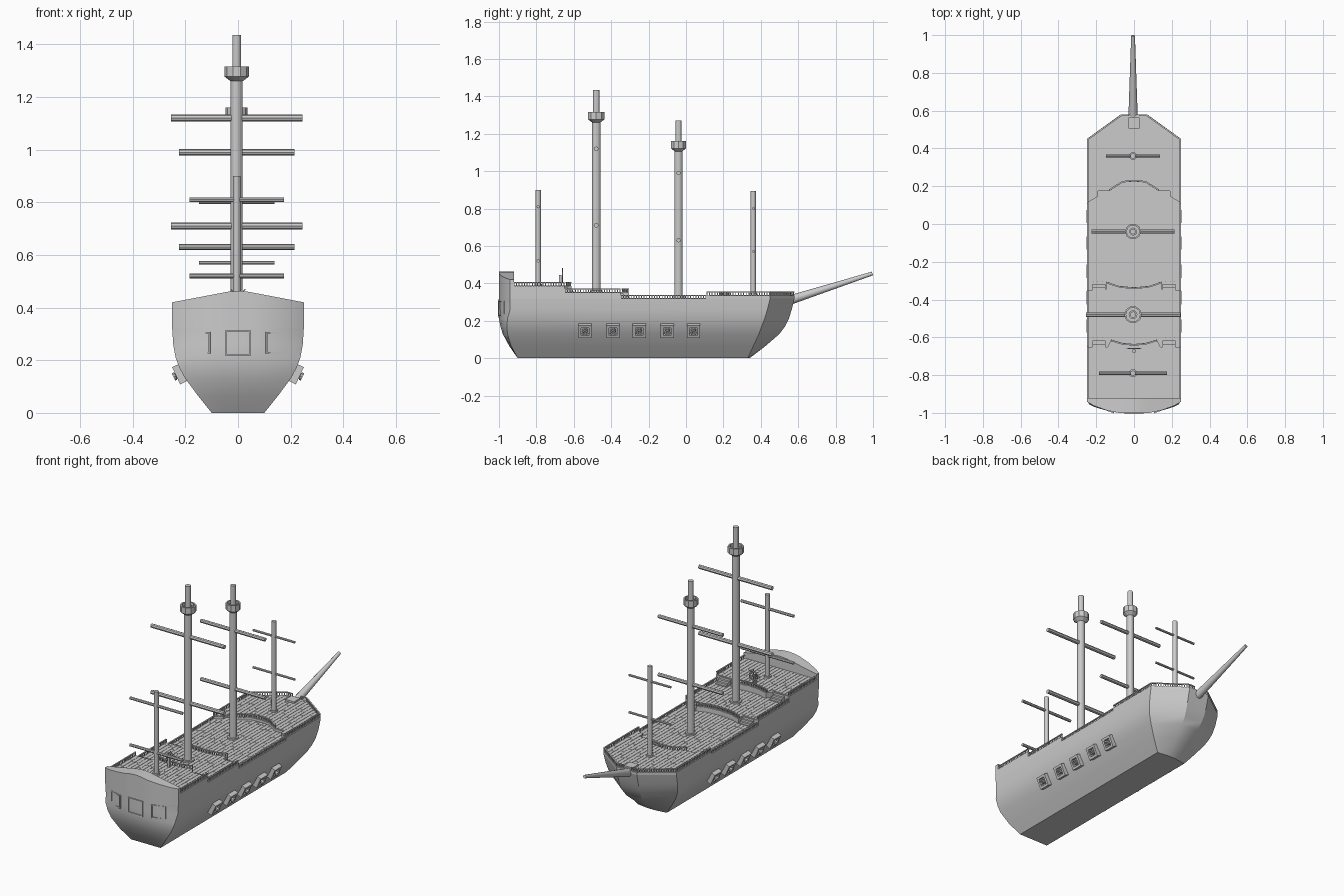
import bpy, bmesh, math, random
from mathutils import Vector, Matrix

if "Cube" in bpy.data.objects:
    bpy.data.objects.remove(bpy.data.objects["Cube"])

random.seed(4)


def finish(name, bm, smooth=None):
    bmesh.ops.recalc_face_normals(bm, faces=bm.faces[:])
    me = bpy.data.meshes.new(name)
    bm.to_mesh(me)
    bm.free()
    ob = bpy.data.objects.new(name, me)
    bpy.context.collection.objects.link(ob)
    if smooth:
        bpy.ops.object.select_all(action='DESELECT')
        ob.select_set(True)
        bpy.context.view_layer.objects.active = ob
        bpy.ops.object.shade_smooth_by_angle(angle=math.radians(smooth))
    return ob


def box(bm, c, size, rot=Matrix()):
    m = Matrix.Translation(c) @ rot @ Matrix.Diagonal((*size, 1))
    bmesh.ops.create_cube(bm, size=1, matrix=m)


def rod(bm, a, b, r1, r2=None, n=10):
    a, b = Vector(a), Vector(b)
    d = b - a
    m = Matrix.Translation((a + b) / 2) @ d.to_track_quat('Z', 'Y').to_matrix().to_4x4()
    bmesh.ops.create_cone(bm, cap_ends=True, segments=n, radius1=r1,
                          radius2=r1 if r2 is None else r2, depth=d.length, matrix=m)


def loft(bm, loops, caps=True):
    rings = [[bm.verts.new(p) for p in lp] for lp in loops]
    n = len(rings[0])
    for a, b in zip(rings, rings[1:]):
        for i in range(n):
            j = (i + 1) % n
            bm.faces.new((a[i], a[j], b[j], b[i]))
    if caps:
        bm.faces.new(rings[0])
        bm.faces.new(rings[-1])


def edge(pairs):
    """Plan line y(|x|) through a few points."""
    def f(x):
        x = abs(x)
        for (x0, y0), (x1, y1) in zip(pairs, pairs[1:]):
            if x <= x1:
                return y0 + (y1 - y0) * (x - x0) / (x1 - x0)
        return pairs[-1][1]
    return f


STERN = edge([(0, -.925), (.25, -.925)])
POOP = edge([(0, -.635), (.06, -.63), (.12, -.612), (.14, -.65), (.25, -.65)])
QUARTER = edge([(0, -.335), (.08, -.328), (.145, -.305), (.15, -.35), (.25, -.35)])
FORE = edge([(0, .225), (.06, .22), (.13, .175), (.19, .175), (.2, .14), (.25, .11)])
BOW = edge([(0, .58), (.07, .58), (.25, .45)])

# Hull: stacked plan outlines (z, half width, stern y, stern curve, bow y, shoulder y)
bm = bmesh.new()
loops = []
for z, w, ys, cv, yb, sh in [(0, .10, -.90, 0, .34, .33), (.065, .152, -.945, .01, .425, .36),
                             (.13, .20, -.98, .025, .50, .39), (.17, .222, -.992, .035, .53, .405),
                             (.21, .237, -1, .045, .55, .42), (.26, .246, -1, .06, .565, .435),
                             (.32, .25, -1, .06, .58, .45)]:
    half = [(.32 * w, ys), (.6 * w, ys + .25 * cv), (.86 * w, ys + .65 * cv), (w, ys + cv), (w, sh), (.28 * w, yb)]
    loops.append([(x, y, z) for x, y in half] + [(-x, y, z) for x, y in reversed(half)])
loft(bm, loops)
finish("hull", bm, 25)

# Raised stern wall with arched top
bm = bmesh.new()
back = edge([(0, -1), (.08, -1), (.15, -.985), (.215, -.961), (.25, -.94)])
crest = edge([(0, .463), (.04, .46), (.25, .42)])
loft(bm, [[(x, back(x), .32), (x, back(x), crest(x)), (x, -.92, crest(x)), (x, -.92, .32)]
          for x in (-.25, -.215, -.15, -.08, -.04, 0, .04, .08, .15, .215, .25)])
finish("stern_wall", bm, 25)


# Raised decks
def slab(name, rear, front, z0, z1):
    bm = bmesh.new()
    xs = sorted({s * x for s in (-1, 1) for x in (0, .06, .07, .08, .12, .13, .14, .145, .15, .19, .2, .25)})
    pts = [(x, rear(x)) for x in xs] + [(x, front(x)) for x in reversed(xs)]
    loft(bm, [[(x, y, z) for x, y in pts] for z in (z0, z1)])
    finish(name, bm)


slab("quarter_deck", STERN, QUARTER, .32, .35)
slab("poop_deck", STERN, POOP, .35, .385)
slab("fore_deck", FORE, BOW, .32, .335)

# Deck planks in staggered lengths
bm = bmesh.new()
for rear, front, z in [(STERN, POOP, .385), (POOP, QUARTER, .35), (QUARTER, FORE, .32), (FORE, BOW, .335)]:
    for i in range(20):
        x = (i - 9.5) * .024
        y, end = rear(x) + .004, min(front(x - .011), front(x + .011)) - .004
        while y < end - .01:
            y1 = min(end, y + random.uniform(.08, .2))
            box(bm, (x, (y + y1) / 2, z + .001), (.022, y1 - y - .002, .004))
            y = y1
finish("deck_planks", bm)


# Railings: balusters under a handrail
def rail(bm, pts, z, h=.022):
    for p, q in zip(pts, pts[1:]):
        a, b = Vector((*p, z)), Vector((*q, z))
        d = b - a
        rot = Matrix.Rotation(math.atan2(d.y, d.x), 4, 'Z')
        box(bm, (a + b) / 2 + Vector((0, 0, h - .002)), (d.length + .004, .008, .005), rot)
        n = max(1, round(d.length / .014))
        for i in range(n + 1):
            box(bm, a + d * i / n + Vector((0, 0, h / 2)), (.005, .005, h), rot)


bm = bmesh.new()
for s in (-1, 1):
    for y0, y1, z in [(-.92, -.652, .385), (-.648, -.352, .35), (-.348, .108, .316), (.112, .448, .335)]:
        rail(bm, [(s * .245, y0), (s * .245, y1)], z)
    rail(bm, [(s * .245, .448), (s * .068, .575), (s * .03, .575)], .335)
for f, w, z in [(POOP, .12, .385), (QUARTER, .145, .35), (FORE, .13, .335)]:
    sgn = 1 if f is FORE else -1
    rail(bm, [(w * t / 4, f(w * t / 4) + sgn * .005) for t in range(-4, 5)], z)
finish("railings", bm)

# Stairs between decks
bm = bmesh.new()
for s in (-1, 1):
    for y, z, h in [(-.65, .35, .035), (-.35, .32, .03)]:
        for k in range(3):
            hh = h * (3 - k) / 3.5
            box(bm, (s * .185, y + .008 + .016 * k, z + hh / 2), (.07, .016, hh))
finish("stairs", bm)


# Masts with yards and lookout nests
X = -.005


def mast(name, y, r, top, base, yards, half, ry, nest=None):
    bm = bmesh.new()
    rod(bm, (X, y, .3), (X, y, nest or top), r, n=12)
    rod(bm, (X, y, base), (X, y, base + .012), r * 1.5, n=12)
    finish(name + "_mast", bm, 25)
    bm = bmesh.new()
    for z in yards:
        rod(bm, (X - half, y, z), (X + half, y, z), ry, n=8)
    finish(name + "_yards", bm)
    if nest:
        bm = bmesh.new()
        k = r / .023
        prof = [(r, -.045), (.046 * k, -.028), (.046 * k, .01), (.037 * k, .01), (.037 * k, -.01), (r * .5, -.01)]
        loft(bm, [[(X + q * math.cos(t * math.pi / 5), y + q * math.sin(t * math.pi / 5), nest + dz)
                   for t in range(10)] for q, dz in prof], caps=False)
        rod(bm, (X, y, nest - .03), (X, y, top), r * .72, n=12)
        finish(name + "_nest", bm)


mast("mizzen", -.79, .014, .9, .385, (.52, .81), .18, .009)
mast("main", -.48, .023, 1.435, .35, (.71, 1.12), .25, .0125, 1.305)
mast("middle", -.04, .021, 1.27, .32, (.63, .99), .22, .0115, 1.15)
mast("fore", .36, .014, .895, .335, (.57, .80), .143, .007)

# Bowsprit and its bed
bm = bmesh.new()
rod(bm, (X, .5, .293), (X, .997, .453), .027, .01, 12)
finish("bowsprit", bm, 30)
bm = bmesh.new()
box(bm, (0, .535, .34), (.06, .06, .016))
finish("bowsprit_bed", bm)

# Gun ports with cannons, tilted to the hull side
frames, guns = bmesh.new(), bmesh.new()
for s in (-1, 1):
    rot = Matrix.Rotation(s * math.radians(25), 4, 'Y')
    for y in (-.54, -.39, -.25, -.10, .04):
        c = Vector((s * .216, y, .15))
        for o in (-1, 1):
            box(frames, c + rot @ Vector((s * .006, o * .028, 0)), (.03, .014, .072), rot)
            box(frames, c + rot @ Vector((s * .006, 0, o * .029)), (.03, .043, .014), rot)
        dirv = rot @ Vector((s, 0, 0))
        q = dirv.to_track_quat('Z', 'Y').to_matrix()
        loft(guns, [[c + q @ Vector((r * math.cos(t * math.pi / 5), r * math.sin(t * math.pi / 5), d))
                     for t in range(10)]
                    for r, d in [(.014, -.02), (.012, .022), (.016, .024), (.016, .032), (.008, .032), (.008, 0)]])
finish("gun_port_frames", frames)
finish("cannons", guns, 30)

# Stern windows: pane with a thin frame, angled to the curved stern
bm = bmesh.new()
for x, y, w, h, a in [(0, -1, .1, .095, 0), (-.145, -.982, .085, .082, -20), (.145, -.982, .085, .082, 20)]:
    rot = Matrix.Rotation(math.radians(a), 4, 'Z')
    c = Vector((x, y, .266))
    for o in (-1, 1):
        box(bm, c + rot @ Vector((o * (w / 2 - .003), 0, 0)), (.006, .012, h), rot)
        box(bm, c + rot @ Vector((0, 0, o * (h / 2 - .003))), (w - .012, .012, .006), rot)
finish("stern_windows", bm)

# Steering wheel on a stand
bm = bmesh.new()
hub = Vector((0, -.66, .442))
ring = [[hub + Matrix.Rotation(i * math.pi / 8, 3, 'Y') @ Vector((.028 + dx, dy, 0))
         for dx, dy in ((-.003, -.003), (.003, -.003), (.003, .003), (-.003, .003))] for i in range(16)]
loft(bm, ring + [ring[0]], caps=False)
for i in range(4):
    d = Matrix.Rotation(i * math.pi / 4, 3, 'Y') @ Vector((.04, 0, 0))
    rod(bm, hub - d, hub + d, .002, n=6)
box(bm, (0, -.672, .413), (.014, .014, .065))
finish("steering_wheel", bm)
